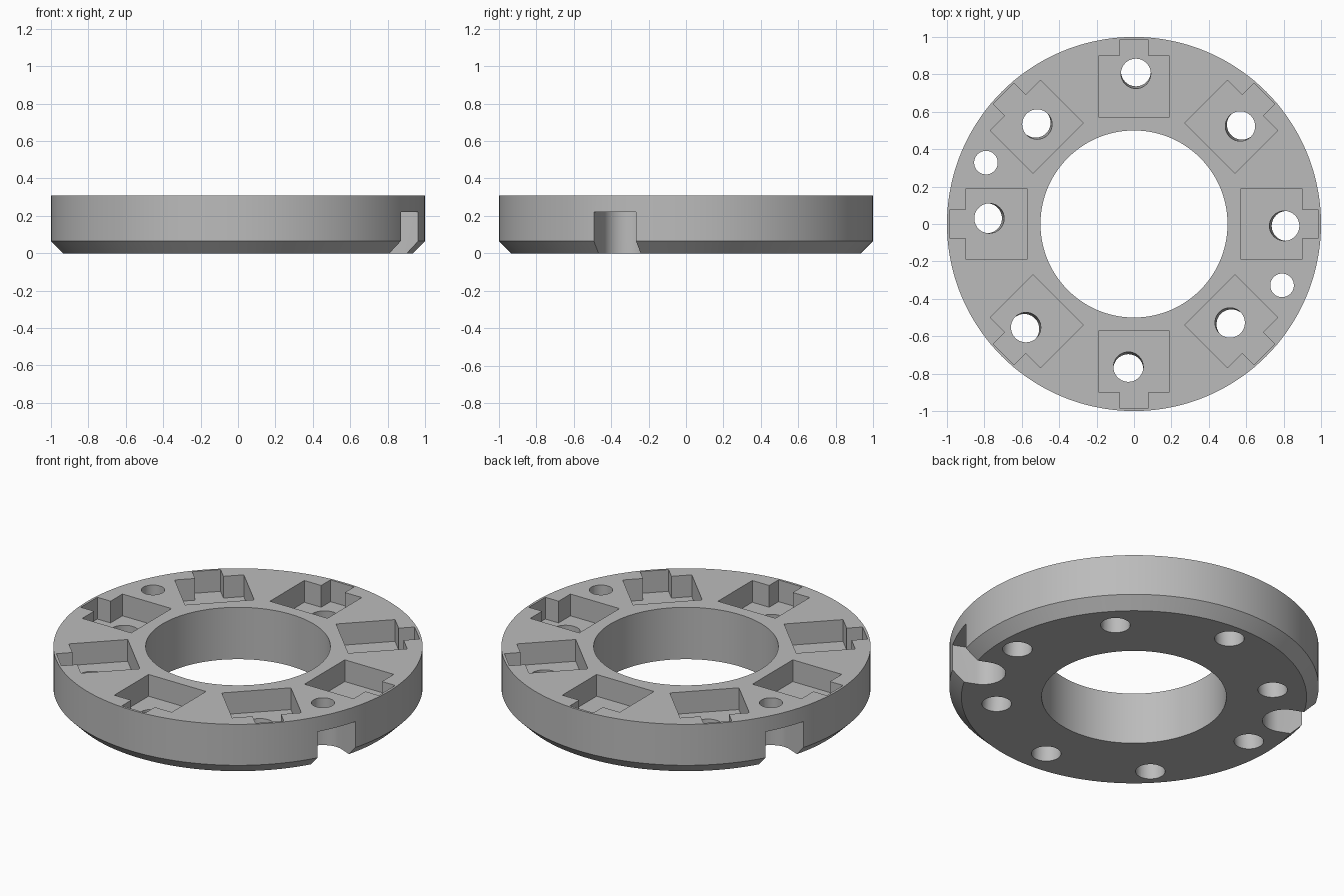
import bpy
import bmesh
from math import sin, cos, pi, radians
from mathutils import Vector, Matrix

cube = bpy.data.objects.get("Cube")
if cube:
    bpy.data.objects.remove(cube, do_unlink=True)

HEIGHT, CHAMFER = 0.31, 0.065
POCKET_FLOOR = 0.18
SLOT_TOP, SLOT_RADIUS = 0.22, 0.122
BOLT_RADIUS, BOLT_ANGLE = 0.857, radians(-22.5)

grey = bpy.data.materials.new("plain grey")
grey.use_nodes = True
colour = (0.5, 0.5, 0.5, 1)
grey.diffuse_color = colour
grey.node_tree.nodes["Principled BSDF"].inputs["Base Color"].default_value = colour


def make_object(name, bm):
    bmesh.ops.recalc_face_normals(bm, faces=bm.faces[:])
    mesh = bpy.data.meshes.new(name)
    bm.to_mesh(mesh)
    bm.free()
    mesh.materials.append(grey)
    obj = bpy.data.objects.new(name, mesh)
    bpy.context.collection.objects.link(obj)
    return obj


def lathe(name, profile, steps):
    bm = bmesh.new()
    rings = []
    for i in range(steps):
        a = 2 * pi * i / steps
        rings.append([bm.verts.new((r * cos(a), r * sin(a), z)) for r, z in profile])
    n = len(profile)
    for i in range(steps):
        p, q = rings[i], rings[(i + 1) % steps]
        for j in range(n):
            k = (j + 1) % n
            bm.faces.new((p[j], q[j], q[k], p[k]))
    return make_object(name, bm)


def add_prism(bm, outline, z0, z1, turn=0.0, lean=Vector((0, 0))):
    """Closed prism from a 2D outline; lean shifts its lower end sideways."""
    rot = Matrix.Rotation(turn, 2)
    pts = [rot @ Vector(p) for p in outline]
    low = [bm.verts.new((*(p + lean), z0)) for p in pts]
    top = [bm.verts.new((*p, z1)) for p in pts]
    bm.faces.new(low[::-1])
    bm.faces.new(top)
    for i in range(len(pts)):
        j = (i + 1) % len(pts)
        bm.faces.new((low[i], low[j], top[j], top[i]))


def arc(cx, cy, r, start=0.0, sweep=2 * pi, n=40):
    return [(cx + r * cos(start + sweep * i / n), cy + r * sin(start + sweep * i / n))
            for i in range(n)]


def cut(target, name, bm):
    cutter = make_object(name, bm)
    cutter.hide_render = True
    mod = target.modifiers.new(name, "BOOLEAN")
    mod.operation = "DIFFERENCE"
    mod.solver = "EXACT"
    mod.object = cutter
    bpy.context.view_layer.objects.active = target
    bpy.ops.object.modifier_apply(modifier=name)
    bpy.data.objects.remove(cutter, do_unlink=True)


# Ring body with a chamfered lower rim
ring = lathe("holder_ring", [(0.5, 0), (1 - CHAMFER, 0), (1, CHAMFER),
                             (1, HEIGHT), (0.5, HEIGHT)], 144)

# Eight square pockets, each with an outer tab
half = [(0.573, 0.19), (0.897, 0.19), (0.897, 0.078), (0.985, 0.078)]
pocket = [(x, -y) for x, y in half] + half[::-1]
bm = bmesh.new()
for i in range(8):
    add_prism(bm, pocket, POCKET_FLOOR, HEIGHT + 0.1, i * pi / 4)
cut(ring, "pocket_cutter", bm)

# Slightly leaning, off-centre holes through the pocket floors
holes = [(0.8, -0.01), (0.565, 0.52), (0.01, 0.8), (-0.515, 0.53),
         (-0.77, 0.03), (-0.575, -0.55), (-0.03, -0.76), (0.51, -0.525)]
bm = bmesh.new()
for x, y in holes:
    out = Vector((x, y)).normalized()
    add_prism(bm, arc(x, y, 0.08), -0.06, 0.24, lean=out * 0.02)
cut(ring, "pocket_hole_cutter", bm)

# Two opposite bolt slots open to the rim and the underside
slot = arc(BOLT_RADIUS, 0, SLOT_RADIUS, pi / 2, pi, 24)
slot += [(BOLT_RADIUS, -SLOT_RADIUS), (1.2, -SLOT_RADIUS), (1.2, SLOT_RADIUS)]
bm = bmesh.new()
for side in range(2):
    add_prism(bm, slot, -0.1, SLOT_TOP, BOLT_ANGLE + side * pi)
cut(ring, "bolt_slot_cutter", bm)

# Bolt holes from the top into the slots
bm = bmesh.new()
for side in range(2):
    add_prism(bm, arc(BOLT_RADIUS, 0, 0.063), 0.1, HEIGHT + 0.1, BOLT_ANGLE + side * pi)
cut(ring, "bolt_hole_cutter", bm)

# Smooth round walls, keep edges crisp
bpy.ops.object.select_all(action="DESELECT")
ring.select_set(True)
bpy.context.view_layer.objects.active = ring
bpy.ops.object.shade_smooth_by_angle(angle=radians(30))
